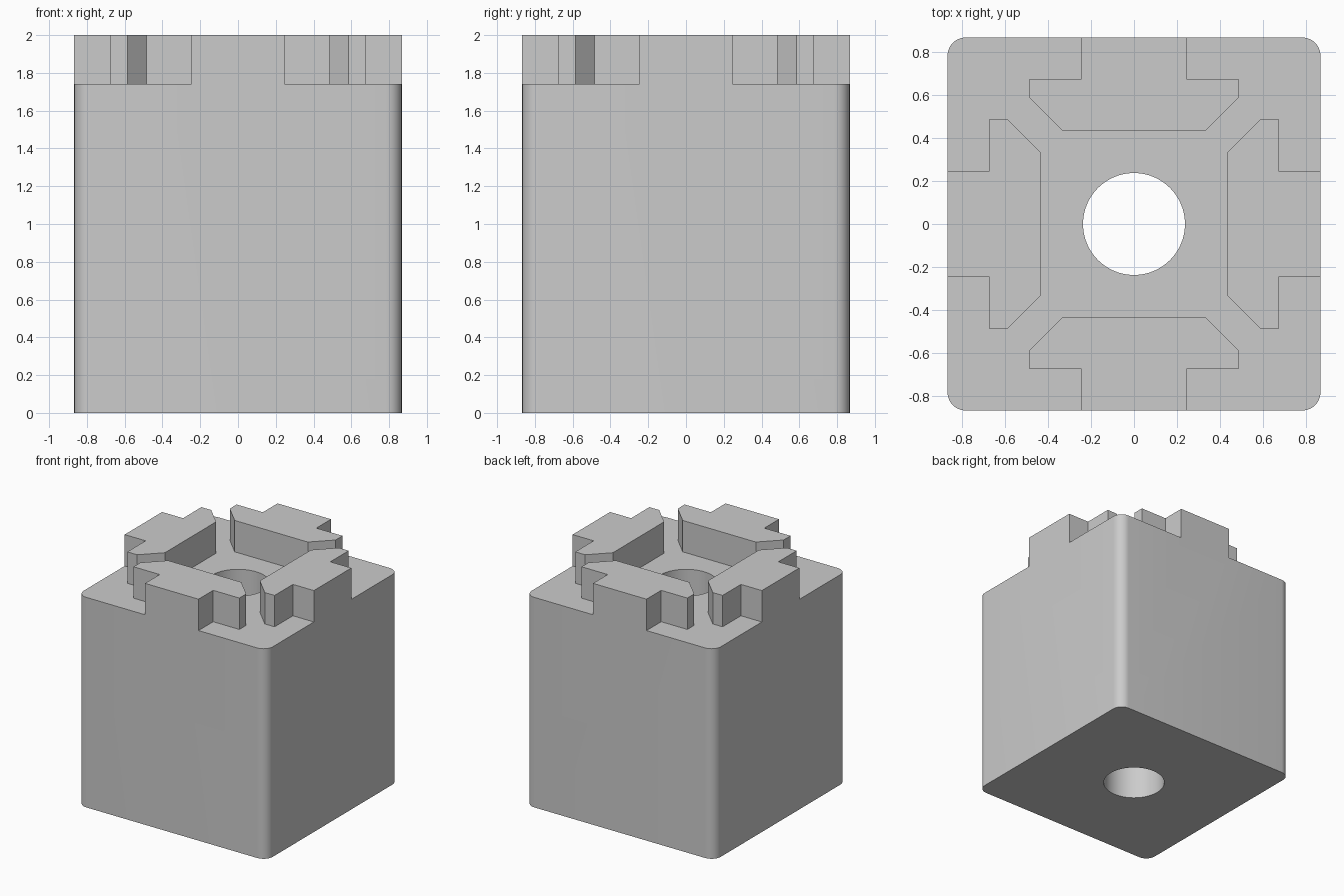
import bpy
import bmesh
from math import cos, sin, pi, radians
from mathutils import Matrix, Vector

HALF, CORNER, HEIGHT, FLOOR, BORE = 0.867, 0.085, 2.0, 1.74, 0.237

default_cube = bpy.data.objects.get("Cube")
if default_cube:
    bpy.data.objects.remove(default_cube)

grey = bpy.data.materials.new("plain grey")
grey.use_nodes = True
colour = (0.6, 0.6, 0.6, 1)
grey.diffuse_color = colour
grey.node_tree.nodes["Principled BSDF"].inputs["Base Color"].default_value = colour


def prism(name, outline, bottom, top):
    """Extrude a closed outline upward into a solid."""
    bm = bmesh.new()
    face = bm.faces.new([bm.verts.new((x, y, bottom)) for x, y in outline])
    lid = bmesh.ops.extrude_face_region(bm, geom=[face])["geom"]
    raised = [v for v in lid if isinstance(v, bmesh.types.BMVert)]
    bmesh.ops.translate(bm, verts=raised, vec=(0, 0, top - bottom))
    bmesh.ops.recalc_face_normals(bm, faces=bm.faces)
    mesh = bpy.data.meshes.new(name)
    bm.to_mesh(mesh)
    bm.free()
    mesh.materials.append(grey)
    obj = bpy.data.objects.new(name, mesh)
    bpy.context.collection.objects.link(obj)
    return obj


def arc(cx, cy, radius, start, sweep, steps):
    return [(cx + radius * cos(start + sweep * i / steps),
             cy + radius * sin(start + sweep * i / steps)) for i in range(steps + 1)]


def cut(target, cutter):
    """Subtract a cutter from the target, then discard the cutter."""
    cutter.hide_render = True
    mod = target.modifiers.new(cutter.name, "BOOLEAN")
    mod.operation = "DIFFERENCE"
    mod.solver = "EXACT"
    mod.object = cutter
    bpy.context.view_layer.objects.active = target
    bpy.ops.object.modifier_apply(modifier=mod.name)
    bpy.data.objects.remove(cutter)


# Block with rounded vertical edges
inner = HALF - CORNER
outline = []
for i, (sx, sy) in enumerate([(1, 1), (-1, 1), (-1, -1), (1, -1)]):
    outline += arc(sx * inner, sy * inner, CORNER, i * pi / 2, pi / 2, 10)
block = prism("socket_block", outline, 0, HEIGHT)

# Channel around the four T-shaped teeth
half_tooth = [(0.245, -1), (0.245, -0.675), (0.485, -0.675), (0.485, -0.585), (0.335, -0.435)]
tooth = [(-x, y) for x, y in half_tooth] + half_tooth[::-1] + [(1, -1)]
channel = []
for quarter in range(4):
    turn = Matrix.Rotation(quarter * pi / 2, 2)
    channel += [tuple(turn @ Vector(p)) for p in tooth]
cut(block, prism("channel_cutter", channel, FLOOR, HEIGHT + 0.2))

# Bore running right through the block
bore = arc(0, 0, BORE, 0, 2 * pi, 64)[:-1]
cut(block, prism("bore_cutter", bore, -0.2, HEIGHT + 0.2))

# Smooth corners and bore, crisp edges elsewhere
bpy.ops.object.select_all(action="DESELECT")
block.select_set(True)
bpy.context.view_layer.objects.active = block
bpy.ops.object.shade_smooth_by_angle(angle=radians(30))
